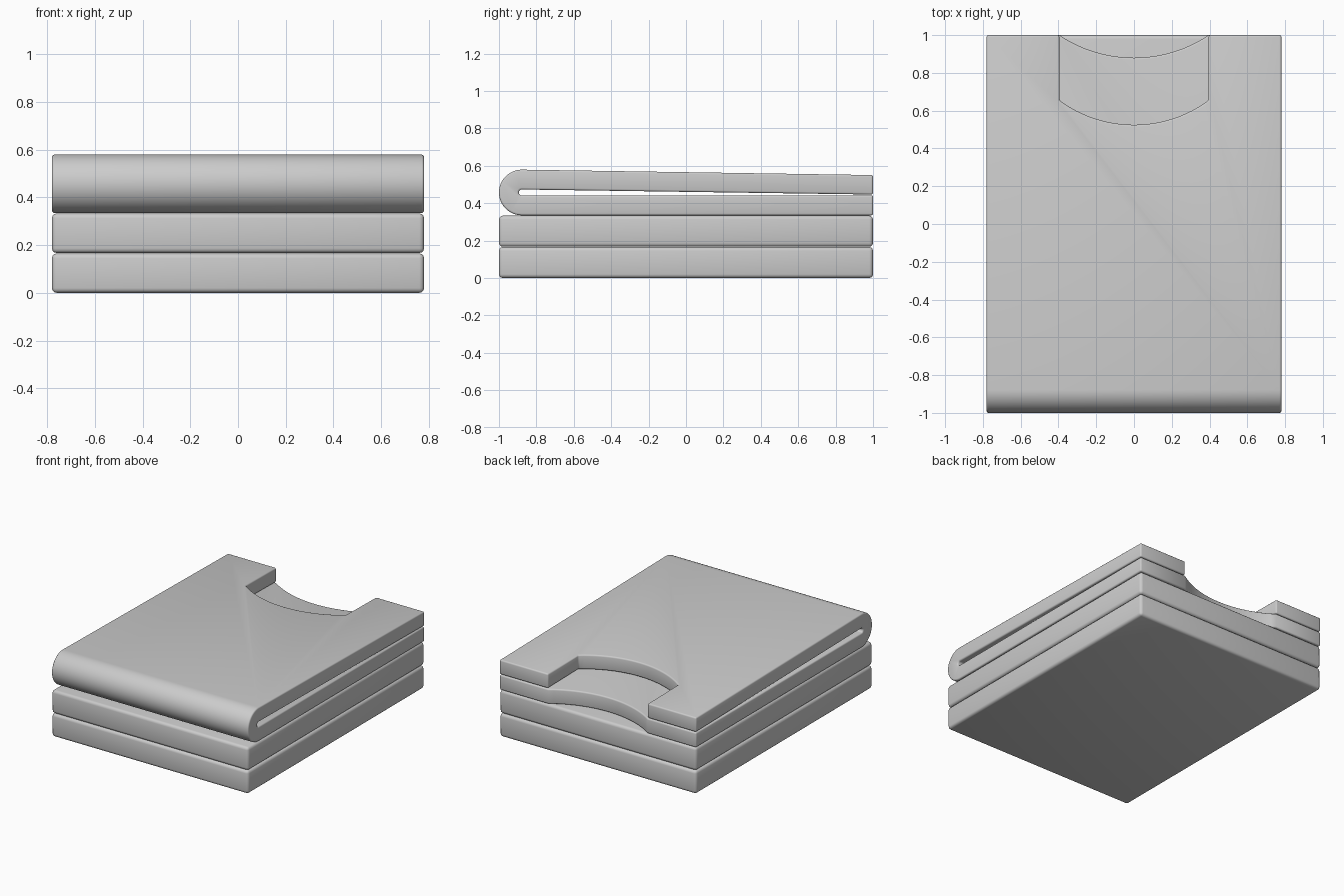
import bpy, bmesh, math
from mathutils import Vector

cube = bpy.data.objects.get("Cube")
if cube:
    bpy.data.objects.remove(cube, do_unlink=True)

cloth = bpy.data.materials.new("grey_cloth")
cloth.use_nodes = True
GREY = (0.6, 0.6, 0.6, 1)
cloth.diffuse_color = GREY
cloth.node_tree.nodes["Principled BSDF"].inputs["Base Color"].default_value = GREY

HALF_W = 0.78


def prism(name, outline, offset):
    """Extrude a closed 3D outline along an offset vector."""
    bm = bmesh.new()
    face = bm.faces.new([bm.verts.new(p) for p in outline])
    ext = bmesh.ops.extrude_face_region(bm, geom=[face])
    moved = [v for v in ext["geom"] if isinstance(v, bmesh.types.BMVert)]
    bmesh.ops.translate(bm, verts=moved, vec=Vector(offset))
    bmesh.ops.recalc_face_normals(bm, faces=bm.faces)
    mesh = bpy.data.meshes.new(name)
    bm.to_mesh(mesh)
    bm.free()
    obj = bpy.data.objects.new(name, mesh)
    bpy.context.collection.objects.link(obj)
    mesh.materials.append(cloth)
    return obj


def finish(obj, width, cutters=()):
    """Cut, round the edges and smooth."""
    bpy.ops.object.select_all(action="DESELECT")
    bpy.context.view_layer.objects.active = obj
    obj.select_set(True)
    for cutter in cutters:
        mod = obj.modifiers.new("cut", "BOOLEAN")
        mod.operation, mod.solver, mod.object = "DIFFERENCE", "EXACT", cutter
        bpy.ops.object.modifier_apply(modifier=mod.name)
        bpy.data.objects.remove(cutter, do_unlink=True)
    mod = obj.modifiers.new("soft_edges", "BEVEL")
    mod.width, mod.segments = width, 3
    mod.limit_method, mod.angle_limit = "ANGLE", math.radians(40)
    mod.use_clamp_overlap = False
    bpy.ops.object.modifier_apply(modifier=mod.name)
    bpy.ops.object.shade_smooth_by_angle(angle=math.radians(35))


def arc_yz(y, z, r, start, end, steps):
    """Points of an arc in the side plane, in degrees."""
    pts = []
    for i in range(steps + 1):
        a = math.radians(start + (end - start) * i / steps)
        pts.append((-HALF_W, y + r * math.cos(a), z + r * math.sin(a)))
    return pts


def neck_cutter(name, half, side_y, depth, z0, z1, steps=24):
    """Scooped outline, open towards the back."""
    radius = (half * half + depth * depth) / (2 * depth)
    spread = math.asin(half / radius)
    pts = [(half, 1.2, z0), (-half, 1.2, z0)]
    for i in range(steps + 1):
        a = -spread + 2 * spread * i / steps
        y = side_y - depth + radius * (1 - math.cos(a))
        pts.append((radius * math.sin(a), y, z0))
    return prism(name, pts, (0, 0, z1 - z0))


# Two flat folded layers underneath
for name, z0, z1 in (("bottom_layer", 0, 0.165), ("middle_layer", 0.167, 0.333)):
    rect = [(sx * HALF_W, sy, z0) for sx, sy in ((-1, -1), (1, -1), (1, 1), (-1, 1))]
    finish(prism(name, rect, (0, 0, z1 - z0)), 0.02)

# Top layer folded over at the front, drawn as a side profile
FOLD_Y, FOLD_Z = -0.878, 0.457
profile = [(-HALF_W, 1, 0.55)]
profile += arc_yz(FOLD_Y, FOLD_Z, 0.122, 90, 270, 32)
profile += [(-HALF_W, 1, 0.335), (-HALF_W, 1, 0.442)]
profile += arc_yz(FOLD_Y, FOLD_Z, 0.016, 270, 90, 12)
profile += [(-HALF_W, 1, 0.446)]
fold = prism("folded_top_layer", profile, (2 * HALF_W, 0, 0))

# Deep neck opening in the upper flap, shallow one in the lower flap
upper = neck_cutter("upper_neck_cutter", 0.395, 0.655, 0.13, 0.4445, 0.8)
lower = neck_cutter("lower_neck_cutter", 0.395, 1.0, 0.12, 0.3, 0.4445)
finish(fold, 0.01, (upper, lower))
